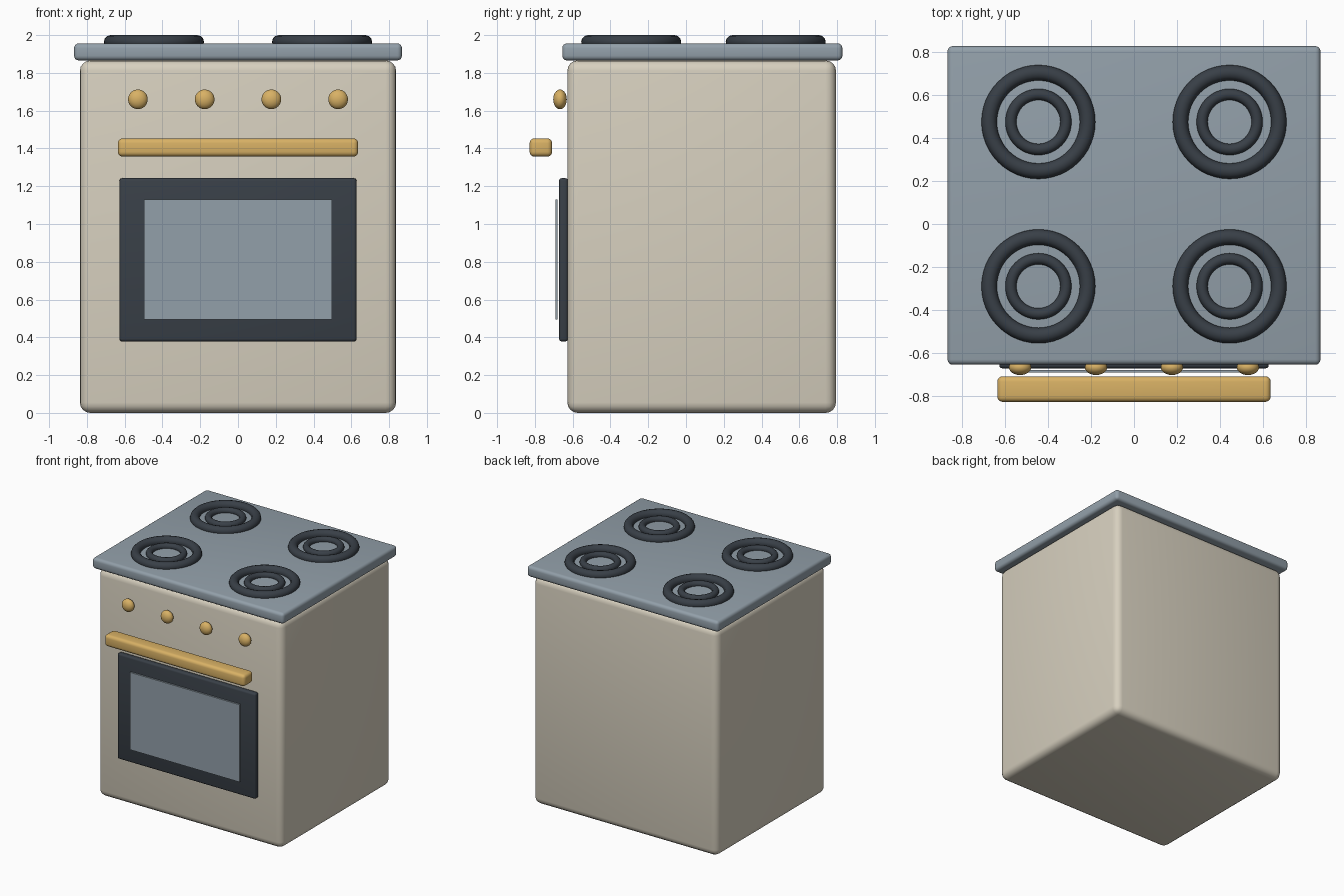
import bpy
from math import radians

if "Cube" in bpy.data.objects:
    bpy.data.objects.remove(bpy.data.objects["Cube"])


def material(name, rgb):
    m = bpy.data.materials.new(name)
    m.diffuse_color = (*rgb, 1)
    m.use_nodes = True
    m.node_tree.nodes["Principled BSDF"].inputs["Base Color"].default_value = m.diffuse_color
    return m


CREAM = material("cream_enamel", (0.68, 0.63, 0.52))
STEEL = material("steel", (0.29, 0.35, 0.40))
DARK = material("dark_iron", (0.04, 0.05, 0.063))
BRASS = material("brass", (0.69, 0.44, 0.13))


def finish(name, mat):
    ob = bpy.context.object
    ob.name = name
    ob.data.materials.append(mat)
    return ob


def box(name, x, y, z, mat, bevel=0.0, segments=4):
    """Rounded box spanning -x..x and the given y and z ranges."""
    bpy.ops.mesh.primitive_cube_add(size=1, location=(0, sum(y) / 2, sum(z) / 2))
    ob = finish(name, mat)
    ob.scale = (2 * x, y[1] - y[0], z[1] - z[0])
    bpy.ops.object.transform_apply(location=False, rotation=False, scale=True)
    if bevel:
        mod = ob.modifiers.new("round_edges", 'BEVEL')
        mod.width = bevel
        mod.segments = segments
        bpy.ops.object.modifier_apply(modifier=mod.name)
        bpy.ops.object.shade_smooth_by_angle(angle=radians(35))
    return ob


def ring(name, loc, major, minor):
    bpy.ops.mesh.primitive_torus_add(location=loc, major_radius=major, minor_radius=minor,
                                     major_segments=48, minor_segments=12)
    finish(name, DARK)
    bpy.ops.object.shade_smooth()


# Body and hob plate
box("body", 0.837, (-0.628, 0.794), (0.0, 1.866), CREAM, 0.055)
box("hob_plate", 0.868, (-0.655, 0.828), (1.866, 1.956), STEEL, 0.025)

# Oven door, window and handle
box("oven_door", 0.627, (-0.672, -0.625), (0.378, 1.243), DARK, 0.015, 3)
box("door_window", 0.497, (-0.692, -0.679), (0.495, 1.129), STEEL)
box("door_handle", 0.636, (-0.828, -0.709), (1.357, 1.453), BRASS, 0.025)

# Burners: two concentric rings each
for side, x in (("left", -0.445), ("right", 0.445)):
    for row, y in (("front", -0.29), ("back", 0.475)):
        ring(f"burner_outer_{row}_{side}", (x, y, 1.964), 0.229, 0.036)
        ring(f"burner_inner_{row}_{side}", (x, y, 1.964), 0.128, 0.026)

# Control knobs: flattened balls
for i in range(4):
    bpy.ops.mesh.primitive_uv_sphere_add(segments=24, ring_count=16, radius=0.052,
                                         location=(-0.53 + i * 0.3533, -0.667, 1.66))
    ob = finish(f"control_knob_{i + 1}", BRASS)
    ob.scale.y = 0.69
    bpy.ops.object.transform_apply(location=False, rotation=False, scale=True)
    bpy.ops.object.shade_smooth()
